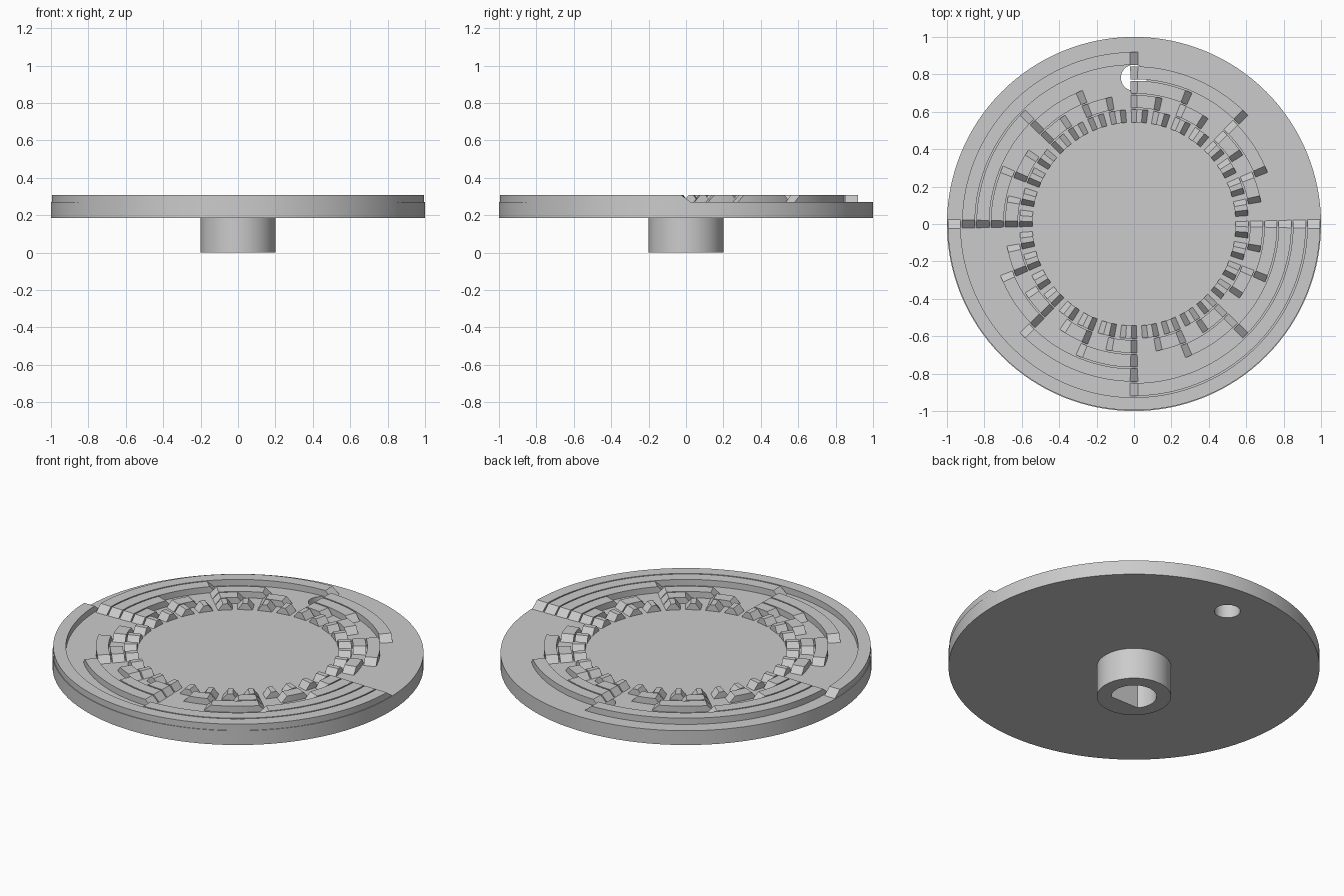
import bpy, bmesh, math

if "Cube" in bpy.data.objects:
    bpy.data.objects.remove(bpy.data.objects["Cube"], do_unlink=True)

grey = bpy.data.materials.new("light_grey")
grey.use_nodes = True
color = (0.6, 0.6, 0.6, 1)
grey.diffuse_color = color
grey.node_tree.nodes["Principled BSDF"].inputs["Base Color"].default_value = color

DISC_BOTTOM, DISC_TOP, TRACK_TOP = 0.185, 0.27, 0.307


def finish(name, bm):
    """Turn a bmesh into a shaded object."""
    bmesh.ops.remove_doubles(bm, verts=bm.verts, dist=1e-5)
    bmesh.ops.recalc_face_normals(bm, faces=bm.faces)
    mesh = bpy.data.meshes.new(name)
    bm.to_mesh(mesh)
    bm.free()
    mesh.materials.append(grey)
    obj = bpy.data.objects.new(name, mesh)
    bpy.context.collection.objects.link(obj)
    bpy.ops.object.select_all(action="DESELECT")
    obj.select_set(True)
    bpy.context.view_layer.objects.active = obj
    bpy.ops.object.shade_smooth_by_angle(angle=math.radians(30))
    return obj


def arc(radius, count, start=0.0, sweep=math.tau, cy=0.0):
    return [(radius * math.cos(start + sweep * i / count),
             cy + radius * math.sin(start + sweep * i / count)) for i in range(count)]


def plate(name, outline, hole, z0, z1):
    """Extrude an outline with one hole."""
    bm = bmesh.new()
    edges = []
    for loop in (outline, hole):
        verts = [bm.verts.new((x, y, z0)) for x, y in loop]
        edges += [bm.edges.new((verts[i - 1], v)) for i, v in enumerate(verts)]
    bmesh.ops.triangle_fill(bm, edges=edges, use_beauty=True)
    top = bmesh.ops.extrude_face_region(bm, geom=bm.faces[:], use_keep_orig=True)["geom"]
    bmesh.ops.translate(bm, vec=(0, 0, z1 - z0),
                        verts=[g for g in top if isinstance(g, bmesh.types.BMVert)])
    return finish(name, bm)


def raised_segment(bm, r0, r1, a0, a1, ramp):
    """Curved bar with a sloping ramp centred on each end angle."""
    inner0, inner1 = a0 + ramp, a1 - ramp
    count = max(1, round((inner1 - inner0) / math.radians(2.8125)))
    angles = [a0 - ramp] + [inner0 + (inner1 - inner0) * i / count
                            for i in range(count + 1)] + [a1 + ramp]
    rings = []
    for i, a in enumerate(angles):
        c, s = math.cos(a), math.sin(a)
        low = [bm.verts.new((r * c, r * s, DISC_TOP)) for r in (r0, r1)]
        high = low
        if 0 < i < len(angles) - 1:
            high = [bm.verts.new((r * c, r * s, TRACK_TOP)) for r in (r0, r1)]
        rings.append((low[0], low[1], high[1], high[0]))
    for p, q in zip(rings, rings[1:]):
        for k in range(4):
            n = (k + 1) % 4
            corners = list(dict.fromkeys((p[k], p[n], q[n], q[k])))
            if len(corners) > 2:
                bm.faces.new(corners)


# Disc with its round index hole
plate("disc", arc(1.0, 128), arc(0.07, 32, cy=0.782), DISC_BOTTOM, DISC_TOP)

# Hub with a D-shaped bore, flat towards the front
BORE, FLAT = 0.122, 0.08
cut = math.asin(FLAT / BORE)
d_shape = arc(BORE, 36, -cut, math.pi + 2 * cut)
d_shape.append((-BORE * math.cos(cut), -FLAT))
plate("hub", arc(0.2, 64), d_shape, 0.0, DISC_BOTTOM)

# Six binary code tracks, finest at the inside
INNER, PITCH, GAP = 0.54, 0.46 / 6, 0.004
RAMP = math.radians(360 / 64 / 4)
for track in range(6):
    bm = bmesh.new()
    r0 = INNER + PITCH * track + GAP
    r1 = INNER + PITCH * (track + 1) - GAP
    cells = 64 >> track
    step = math.tau / cells
    for cell in range(1, cells, 2):
        raised_segment(bm, r0, r1, cell * step, (cell + 1) * step, RAMP)
    finish(f"code_track_{track + 1}", bm)
